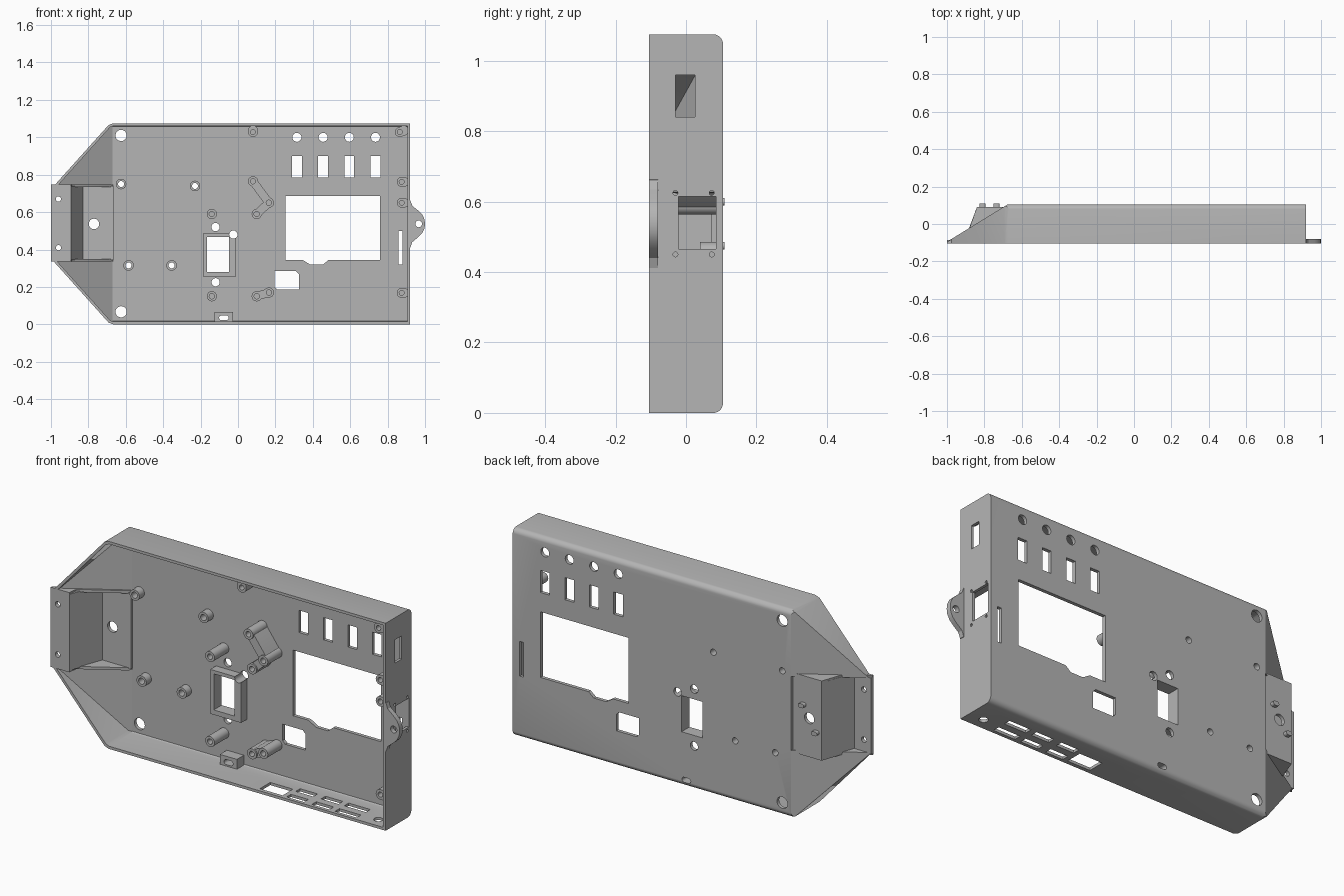
import bpy, bmesh, math
from mathutils import Vector

if "Cube" in bpy.data.objects:
    bpy.data.objects.remove(bpy.data.objects["Cube"])

grey = bpy.data.materials.new("plain_grey")
grey.use_nodes = True
grey.diffuse_color = (0.46, 0.46, 0.46, 1)
grey.node_tree.nodes["Principled BSDF"].inputs["Base Color"].default_value = (0.46, 0.46, 0.46, 1)

FLOOR = 0.087
TOP = 1.075
MID = TOP / 2
AXES = {"x": lambda u, v, w: (w, u, v),
        "y": lambda u, v, w: (u, w, v),
        "z": lambda u, v, w: (u, v, w)}


def prism(bm, pts, axis, a, b):
    """Extrude a flat outline along an axis from a to b."""
    place = AXES[axis]
    lo = [bm.verts.new(place(u, v, a)) for u, v in pts]
    hi = [bm.verts.new(place(u, v, b)) for u, v in pts]
    faces = [bm.faces.new(lo), bm.faces.new(hi[::-1])]
    n = len(pts)
    for i in range(n):
        j = (i + 1) % n
        faces.append(bm.faces.new((lo[i], hi[i], hi[j], lo[j])))
    bmesh.ops.recalc_face_normals(bm, faces=faces)


def rect(u0, u1, v0, v1):
    return [(u0, v0), (u1, v0), (u1, v1), (u0, v1)]


def capsule(p, q, r, n=12):
    """Stadium outline around the segment p-q."""
    ang = math.atan2(q[1] - p[1], q[0] - p[0])
    out = []
    for c, start in ((q, ang - math.pi / 2), (p, ang + math.pi / 2)):
        for i in range(n + 1):
            t = start + math.pi * i / n
            out.append((c[0] + r * math.cos(t), c[1] + r * math.sin(t)))
    return out


def circle(c, r, n=24):
    return [(c[0] + r * math.cos(2 * math.pi * i / n),
             c[1] + r * math.sin(2 * math.pi * i / n)) for i in range(n)]


def finish(name, bm):
    me = bpy.data.meshes.new(name)
    bm.to_mesh(me)
    bm.free()
    ob = bpy.data.objects.new(name, me)
    bpy.context.collection.objects.link(ob)
    me.materials.append(grey)
    return ob


def part(name, pts, axis, a, b):
    bm = bmesh.new()
    prism(bm, pts, axis, a, b)
    return finish(name, bm)


def subtract(ob, cutter):
    mod = ob.modifiers.new("cut", "BOOLEAN")
    mod.operation = "DIFFERENCE"
    mod.solver = "EXACT"
    mod.object = cutter
    bpy.context.view_layer.objects.active = ob
    bpy.ops.object.modifier_apply(modifier=mod.name)


def body(name, inset, floor, front):
    """Convex case volume made by trimming a block with planes."""
    bm = bmesh.new()
    prism(bm, rect(-1.5, 1.5, -0.5, 1.5), "y", front, 0.5)
    planes = [((0.92, 0, 0), (1, 0, 0), inset), ((-1, 0, 0), (-1, 0, 0), inset),
              ((0, 0.105, 0), (0, 1, 0), floor),
              ((-1, -0.095, 0), (-0.2, 0.325, 0), floor)]
    r = 0.028
    for s in (-1, 1):
        edge = MID + s * MID
        planes.append(((0, 0, edge), (0, 0, s), inset))
        planes.append(((-1, 0, MID + s * 0.185), (-0.34, 0, s * 0.305), inset))
        planes.append(((-0.678, 0, edge - s * 0.004), (-0.4, 0, s), inset))
        # rounded long back edges
        for k in range(1, 8):
            t = math.pi / 2 * k / 8
            n = Vector((0, math.sin(t), s * math.cos(t)))
            planes.append((Vector((0, 0.105 - r, edge - s * r)) + n * r, n, inset))
    for p, n, d in planes:
        n = Vector(n).normalized()
        bmesh.ops.bisect_plane(bm, geom=bm.verts[:] + bm.edges[:] + bm.faces[:],
                               plane_co=Vector(p) - n * d, plane_no=n,
                               clear_outer=True, dist=1e-6)
        bmesh.ops.holes_fill(bm, edges=[e for e in bm.edges if e.is_boundary])
    bmesh.ops.recalc_face_normals(bm, faces=bm.faces)
    return finish(name, bm)


# Open case with an opening for the sunken tray
case = body("case_shell", 0, 0, -0.105)
cavity = body("cavity_cutter", 0.014, 0.018, -0.3)
opening = part("tray_cutter", rect(-1.1, -0.675, 0.35, 0.735), "y", -0.3, 0.3)
helpers = [cavity, opening]
for c in helpers:
    subtract(case, c)
parts = [case]

# Sunken tray and its side cheeks
parts.append(part("end_tray", [(-1, -0.085), (-0.905, -0.085), (-0.84, 0.09), (-0.665, 0.09),
                               (-0.665, 0.072), (-0.828, 0.072), (-0.893, -0.105), (-1, -0.105)],
                  "z", 0.345, 0.74))
for z in (0.336, 0.735):
    for side, pts in (("low", [(-1, -0.105), (-0.893, -0.105), (-0.885, -0.026), (-1, -0.097)]),
                      ("high", [(-0.893, -0.06), (-0.84, 0.09), (-0.665, 0.09), (-0.68, 0.07)])):
        parts.append(part("tray_cheek_" + side, pts, "z", z, z + 0.014))
for x, z in ((-0.735, 0.6), (-0.81, 0.475)):
    parts.append(part("tray_peg", capsule((x - 0.006, z), (x + 0.006, z), 0.011), "y", 0.08, 0.11))

# Mounting ear on the left wall
half = [(0.908, 0.13), (0.922, 0.125), (0.932, 0.097), (0.965, 0.07), (0.985, 0.05), (0.997, 0.025)]
ear = [(x, 0.537 + h) for x, h in half] + [(1, 0.537)] + [(x, 0.537 - h) for x, h in half[::-1]]
parts.append(part("mounting_ear", ear, "y", -0.105, -0.08))

# Window frame and cable clip on the floor
parts.append(part("window_frame", rect(-0.187, -0.01, 0.255, 0.485), "y", 0.04, FLOOR + 0.005))
parts.append(part("cable_clip", rect(-0.125, -0.027, 0.008, 0.065), "y", 0.03, FLOOR + 0.002))

# Short and tall standoffs
short = [(-0.625, 0.75), (-0.23, 0.74), (-0.585, 0.315), (-0.355, 0.315)]
tall = [(-0.14, 0.59), (-0.14, 0.15), (0.08, 0.765), (0.165, 0.65), (0.10, 0.59),
        (0.10, 0.15), (0.165, 0.17)]
for c in short:
    parts.append(part("short_standoff", circle(c, 0.028), "y", 0.045, FLOOR + 0.003))
for c in tall:
    parts.append(part("tall_standoff", circle(c, 0.027), "y", -0.03, FLOOR + 0.003))
for i, j in ((2, 3), (3, 4), (5, 6)):
    parts.append(part("standoff_rib", capsule(tall[i], tall[j], 0.022), "y", -0.022, FLOOR + 0.002))

# Screw bosses along the walls
bosses = [((0.875, z), (0.887, z)) for z in (0.762, 0.65, 0.168)]
bosses += [((0.08, 1.028), (0.08, 1.037)), ((0.865, 1.028), (0.887, 1.036))]
for p, q in bosses:
    parts.append(part("wall_boss", capsule(p, q, 0.026), "y", -0.085, FLOOR + 0.002))

# All holes gathered in one cutter
holes = bmesh.new()


def through(pts, y0=-0.3, y1=0.3):
    prism(holes, pts, "y", y0, y1)


for x in (0.315, 0.455, 0.595, 0.735):
    through(circle((x, 1.0), 0.024))
    through(rect(x - 0.026, x + 0.026, 0.785, 0.9))
through([(0.255, 0.345), (0.345, 0.345), (0.385, 0.32), (0.455, 0.32), (0.485, 0.345),
         (0.76, 0.345), (0.76, 0.685), (0.255, 0.685)])
through([(0.21, 0.185), (0.325, 0.185), (0.325, 0.27), (0.31, 0.285), (0.195, 0.285), (0.195, 0.2)])
through(rect(0.858, 0.88, 0.32, 0.5))
through(rect(-0.167, -0.048, 0.28, 0.467))
for c, r in (((-0.12, 0.52), 0.022), ((-0.025, 0.48), 0.022), ((-0.12, 0.225), 0.022),
             ((-0.625, 1.01), 0.03), ((-0.625, 0.067), 0.03), ((-0.77, 0.537), 0.028),
             ((-0.96, 0.67), 0.014), ((-0.96, 0.41), 0.014), ((0.966, 0.537), 0.018)):
    through(circle(c, r))
for c in short:
    through(circle(c, 0.016))
through(capsule((-0.088, 0.035), (-0.063, 0.035), 0.013))
for c in tall:
    through(circle(c, 0.014), -0.3, 0.05)
for p, q in bosses:
    through(circle(p, 0.013), -0.3, 0.0)
# Left wall openings
prism(holes, rect(-0.03, 0.025, 0.84, 0.96), "x", 0.9, 1.1)
prism(holes, rect(-0.022, 0.085, 0.465, 0.615), "x", 0.9, 1.1)
for y in (-0.03, 0.073):
    for z in (0.45, 0.625):
        prism(holes, circle((y, z), 0.007, 12), "x", 0.9, 1.1)
# Bottom wall ports
prism(holes, circle((0.836, -0.045), 0.022), "z", -0.1, 0.02)
prism(holes, rect(0.185, 0.315, -0.085, 0.0), "z", -0.1, 0.02)
for x in (0.39, 0.535, 0.68):
    w = 0.062 if x > 0.6 else 0.05
    for y in (-0.07, 0.005):
        prism(holes, rect(x - w, x + w, y - 0.018, y + 0.018), "z", -0.1, 0.02)

cutter = finish("hole_cutter", holes)
helpers.append(cutter)
for ob in parts:
    if "cheek" not in ob.name and "peg" not in ob.name:
        subtract(ob, cutter)
for ob in helpers:
    bpy.data.objects.remove(ob)

# Smooth round walls, keep corners crisp
for ob in parts:
    for f in ob.data.polygons:
        f.use_smooth = True
    ob.data.set_sharp_from_angle(angle=math.radians(30))
